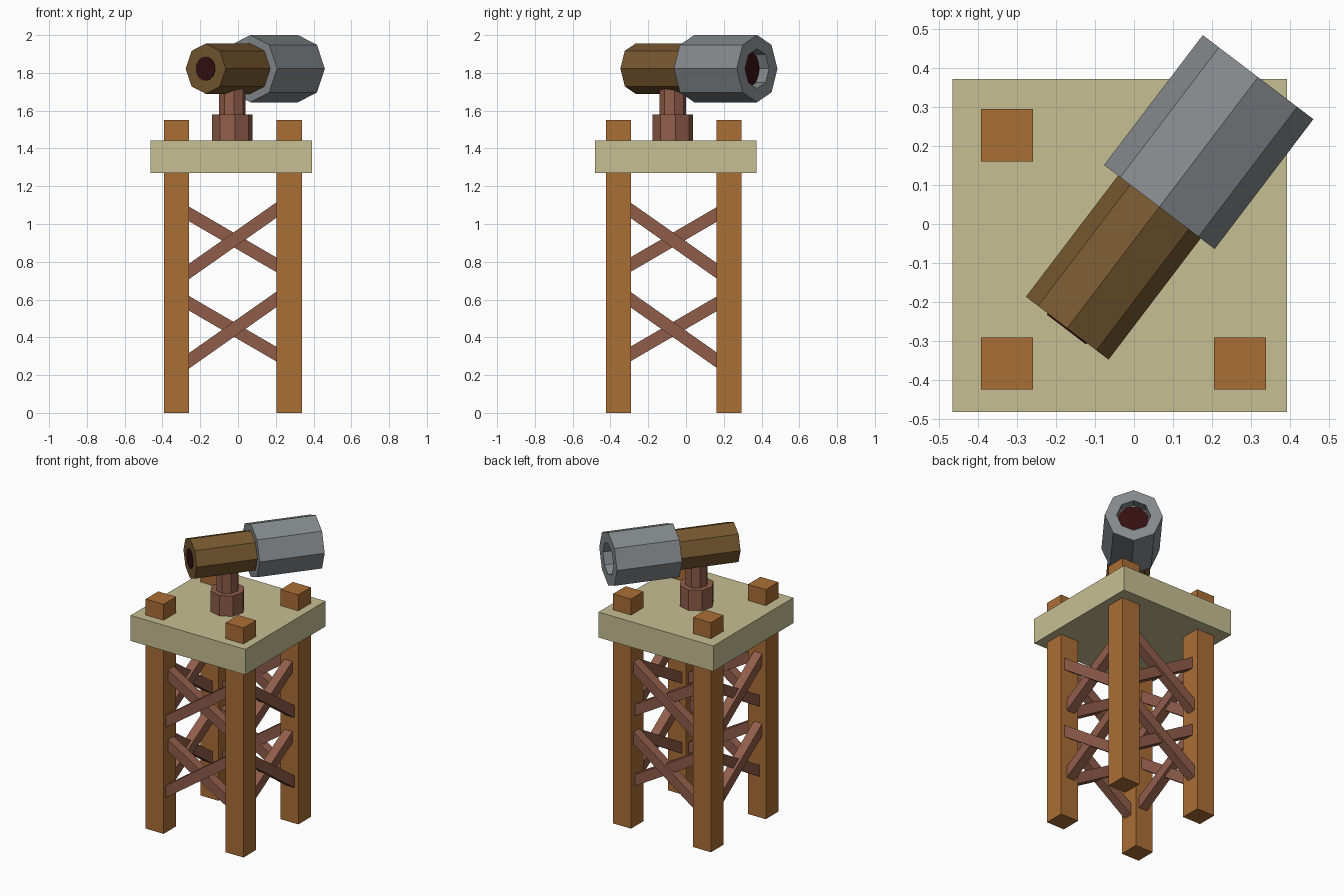
import bpy, bmesh, math
from mathutils import Matrix, Vector

if "Cube" in bpy.data.objects:
    bpy.data.objects.remove(bpy.data.objects["Cube"])


def material(name, r, g, b):
    lin = [(c / 255 / 12.92) if c < 11 else ((c / 255 + 0.055) / 1.055) ** 2.4 for c in (r, g, b)]
    m = bpy.data.materials.new(name)
    m.diffuse_color = (*lin, 1)
    m.use_nodes = True
    m.node_tree.nodes["Principled BSDF"].inputs["Base Color"].default_value = m.diffuse_color
    return m


LEG = material("orange wood", 170, 110, 53)
DECK = material("pale wood", 198, 191, 147)
BRACE = material("red brown wood", 144, 93, 74)
BARREL = material("dark brown", 118, 88, 47)
STEEL = material("grey metal", 133, 138, 141)
BORE = material("dark red", 52, 15, 17)


def finish(bm, name, mat, matrix=Matrix()):
    bmesh.ops.recalc_face_normals(bm, faces=bm.faces)
    me = bpy.data.meshes.new(name)
    bm.to_mesh(me)
    bm.free()
    me.materials.append(mat)
    ob = bpy.data.objects.new(name, me)
    ob.matrix_world = matrix
    bpy.context.collection.objects.link(ob)
    return ob


def box(name, mat, centre, size, rot=Matrix()):
    bm = bmesh.new()
    bmesh.ops.create_cube(bm, size=1)
    bmesh.ops.scale(bm, vec=size, verts=bm.verts)
    return finish(bm, name, mat, Matrix.Translation(centre) @ rot)


def lathe(name, mat, profile, sides, matrix):
    """Stack of rings (radius, height) closed at both ends."""
    bm = bmesh.new()
    rings = [[bm.verts.new((r * math.cos(2 * math.pi * i / sides),
                            r * math.sin(2 * math.pi * i / sides), h))
              for i in range(sides)] for r, h in profile]
    for a, b in zip(rings, rings[1:]):
        for i in range(sides):
            j = (i + 1) % sides
            bm.faces.new((a[i], a[j], b[j], b[i]))
    bm.faces.new(rings[0])
    bm.faces.new(rings[-1])
    return finish(bm, name, mat, matrix)


CX, CY, HALF = -0.027, -0.065, 0.2925   # tower centre and leg offset

# deck and four legs that poke through it
box("deck", DECK, (-0.036, -0.055, 1.356), (0.857, 0.854, 0.172))
for sx, xn in ((-1, "left"), (1, "right")):
    for sy, yn in ((-1, "front"), (1, "back")):
        box(f"{yn}_{xn}_leg", LEG, (CX + sx * 0.2985, CY + sy * HALF, 0.775), (0.134, 0.134, 1.55))


def brace(name, p, q, width):
    p, q = Vector(p), Vector(q)
    d = (q - p).normalized()
    side = d.cross(Vector((0, 0, 1))).normalized()
    rot = Matrix((d, side, side.cross(d))).transposed().to_4x4()
    box(name, BRACE, (p + q) / 2, ((q - p).length + 0.05, 0.062, width), rot)


# crossed braces, two tiers on each of the four sides
for tier in (0, 1):
    dz = 0.473 * tier
    for s, n in ((-1, "near"), (1, "far")):
        for kind, lo, hi, off in (("steep", 0.276, 0.602, 0.009), ("shallow", 0.58, 0.31, -0.009)):
            y = CY + s * (HALF + off)
            brace(f"cross_{n}_{kind}_{tier}", (CX - 0.232, y, lo + dz), (CX + 0.232, y, hi + dz), 0.067)
            x = CX + s * (0.2985 + off)
            brace(f"side_{n}_{kind}_{tier}", (x, CY - 0.232, hi + dz), (x, CY + 0.232, lo + dz), 0.067)

# pedestal: wide foot and narrow post
stand = Matrix.Translation((-0.03, -0.07, 0)) @ Matrix.Rotation(math.radians(8), 4, "Z")
lathe("pedestal", BRACE, [(0.108, 1.43), (0.108, 1.58), (0.071, 1.58), (0.071, 1.76)], 8, stand)

# telescope: local z runs along the barrel, local x points up
axis = Vector((0.605, 0.796, 0)).normalized()
up = Vector((0, 0, 1))
aim = Matrix((up, axis.cross(up), axis)).transposed().to_4x4()
aim.translation = (-0.171, -0.267, 1.8225)
lathe("barrel", BARREL, [(0.133, 0), (0.133, 0.45)], 8, aim)
lathe("sleeve", STEEL, [(0.178, 0.39), (0.178, 0.808), (0.105, 0.808), (0.105, 0.745)], 8, aim)

# dark lenses at both ends
lathe("eyepiece_lens", BORE, [(0.063, -0.004), (0.063, 0.004)], 32, aim)
lathe("front_lens", BORE, [(0.094, 0.74), (0.094, 0.75)], 32, aim)
